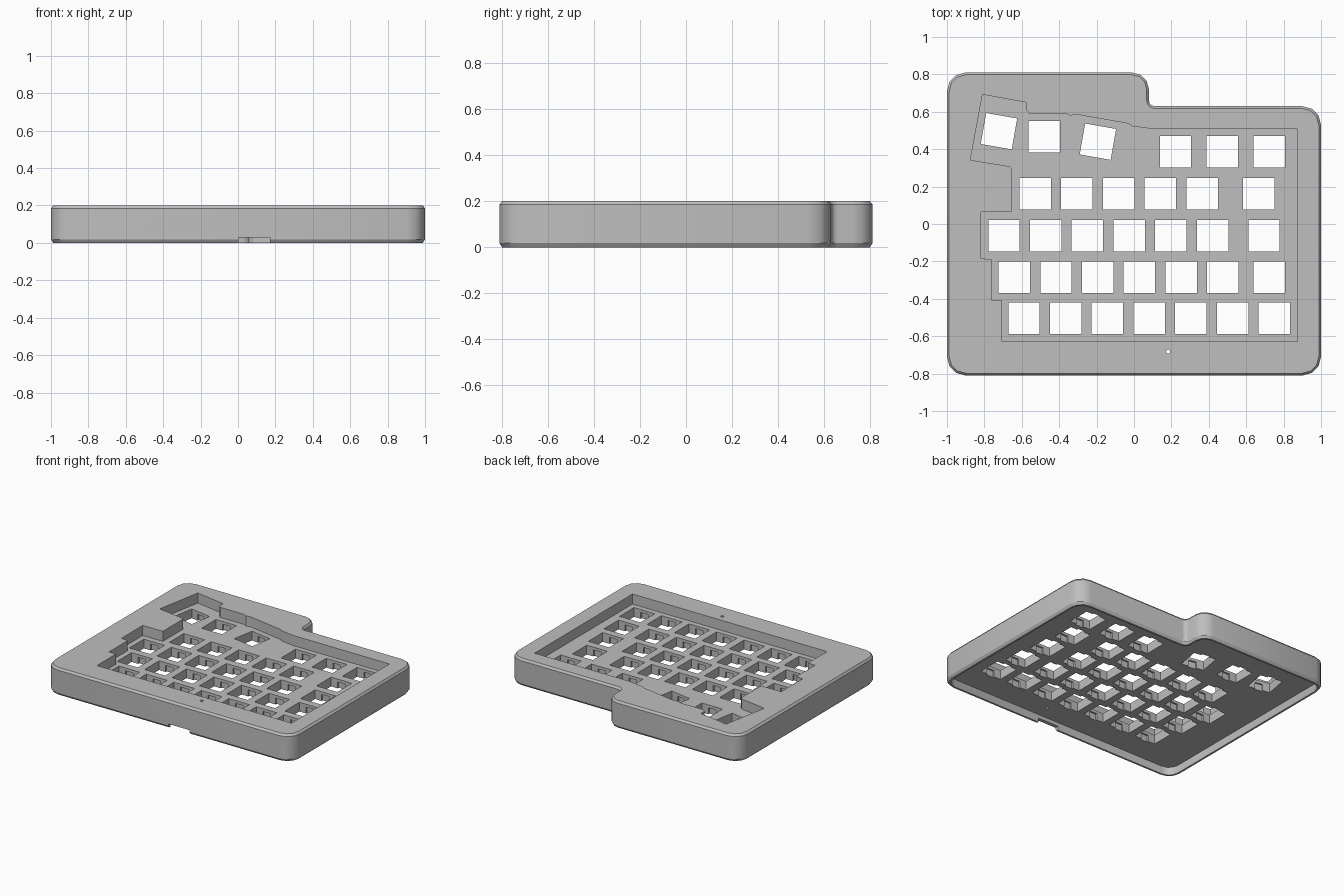
import bpy, bmesh, math
from mathutils import Vector, Matrix

cube = bpy.data.objects.get("Cube")
if cube:
    bpy.data.objects.remove(cube, do_unlink=True)

grey = bpy.data.materials.new("case grey")
grey.use_nodes = True
colour = (0.52, 0.52, 0.52, 1)
grey.diffuse_color = colour
grey.node_tree.nodes["Principled BSDF"].inputs["Base Color"].default_value = colour


def rounded(corners, steps=3):
    """Round each (x, y, radius) corner of a right-angled outline."""
    pts = []
    for i, (x, y, r) in enumerate(corners):
        p = Vector((x, y))
        a = (Vector(corners[i - 1][:2]) - p).normalized() * r
        b = (Vector(corners[(i + 1) % len(corners)][:2]) - p).normalized() * r
        for k in range(steps + 1):
            t = math.pi / 2 * k / steps
            pts.append(p + a * (1 - math.sin(t)) + b * (1 - math.cos(t)))
    return pts


def inset(pts, d):
    """Mitred inward offset of an anticlockwise outline."""
    out = []
    for i, p in enumerate(pts):
        u = (p - pts[i - 1]).normalized()
        v = (pts[(i + 1) % len(pts)] - p).normalized()
        n = Vector((-u.y - v.y, u.x + v.x))
        out.append(p + n * (2 * d / n.length_squared))
    return out


def loft(bm, rings):
    """Closed solid through (outline, height) rings."""
    loops = [[bm.verts.new((p[0], p[1], z)) for p in pts] for pts, z in rings]
    bm.faces.new(loops[0][::-1])
    bm.faces.new(loops[-1])
    for low, high in zip(loops, loops[1:]):
        for i in range(len(low)):
            bm.faces.new((low[i - 1], low[i], high[i], high[i - 1]))


def box(bm, place, size):
    bmesh.ops.create_cube(bm, size=1, matrix=place @ Matrix.Diagonal((*size, 1)))


def make(name, bm):
    bmesh.ops.recalc_face_normals(bm, faces=bm.faces)
    mesh = bpy.data.meshes.new(name)
    bm.to_mesh(mesh)
    bm.free()
    ob = bpy.data.objects.new(name, mesh)
    ob.data.materials.append(grey)
    bpy.context.collection.objects.link(ob)
    return ob


def cut(target, cutter):
    cutter.hide_render = True
    mod = target.modifiers.new("cut", 'BOOLEAN')
    mod.operation = 'DIFFERENCE'
    mod.solver = 'EXACT'
    mod.object = cutter
    bpy.context.view_layer.objects.active = target
    bpy.ops.object.modifier_apply(modifier=mod.name)
    bpy.data.objects.remove(cutter, do_unlink=True)


HEIGHT, FLOOR, UNDER = 0.2, 0.126, 0.058

# Outer shell with chamfered rims
outline = rounded([(-1, -0.81, 0.1), (1, -0.81, 0.1), (1, 0.63, 0.1),
                   (0.08, 0.63, 0.03), (0.08, 0.81, 0.09), (-1, 0.81, 0.1)])
bm = bmesh.new()
loft(bm, [(inset(outline, 0.012), 0), (outline, 0.018),
          (outline, HEIGHT - 0.015), (inset(outline, 0.012), HEIGHT)])
case = make("keyboard_case", bm)

# Open underside
bm = bmesh.new()
lining = inset(outline, 0.026)
loft(bm, [(lining, -0.1), (lining, UNDER)])
cut(case, make("underside_cutter", bm))

# Stepped key well
well = [(-0.705, -0.628), (0.874, -0.628), (0.874, 0.508), (0.10, 0.508),
        (-0.01, 0.523), (-0.03, 0.537), (-0.315, 0.587), (-0.34, 0.578),
        (-0.365, 0.592), (-0.56, 0.592), (-0.577, 0.61), (-0.577, 0.65),
        (-0.81, 0.692), (-0.875, 0.342), (-0.665, 0.308), (-0.655, 0.295),
        (-0.655, 0.065), (-0.818, 0.063), (-0.818, -0.183), (-0.763, -0.19),
        (-0.763, -0.405), (-0.705, -0.41)]
bm = bmesh.new()
loft(bm, [(well, FLOOR), (well, 0.3)])
cut(case, make("well_cutter", bm))

# Switch openings: y, first x, evenly spaced count, extra x positions
PITCH, SIZE = 0.223, 0.168
rows = [(-0.505, -0.588, 7, []), (-0.284, -0.64, 6, [0.722]),
        (-0.063, -0.695, 6, [0.695]), (0.161, -0.528, 5, [0.668]),
        (0.386, 0.222, 0, [0.222, 0.472, 0.722]), (0.466, 0, 0, [-0.48])]
keys = [(x, y, 0) for y, start, count, extra in rows
        for x in [start + PITCH * i for i in range(count)] + extra]
keys += [(-0.722, 0.496, -10), (-0.193, 0.44, -10)]
openings, pockets = bmesh.new(), bmesh.new()
for x, y, angle in keys:
    place = (Matrix.Translation((x, y, 0.05))
             @ Matrix.Rotation(math.radians(angle), 4, 'Z'))
    box(openings, place, (SIZE, SIZE, 0.3))
    # Clip pocket hidden beneath the top of the plate
    box(pockets, place, (0.06, SIZE + 0.024, 0.11))
cut(case, make("switch_cutter", openings))
cut(case, make("clip_cutter", pockets))

# Reset pinhole in the front border
bm = bmesh.new()
bmesh.ops.create_cone(bm, cap_ends=True, segments=12, radius1=0.011, radius2=0.011,
                      depth=0.6, matrix=Matrix.Translation((0.183, -0.682, 0.1)))
cut(case, make("pinhole_cutter", bm))

# Cable notch through the front lip
bm = bmesh.new()
box(bm, Matrix.Translation((0.087, -0.8, 0)), (0.17, 0.1, 0.06))
cut(case, make("notch_cutter", bm))

# Smooth rounded corners, crisp edges
bpy.ops.object.select_all(action='DESELECT')
case.select_set(True)
bpy.context.view_layer.objects.active = case
bpy.ops.object.shade_smooth_by_angle(angle=math.radians(32))
